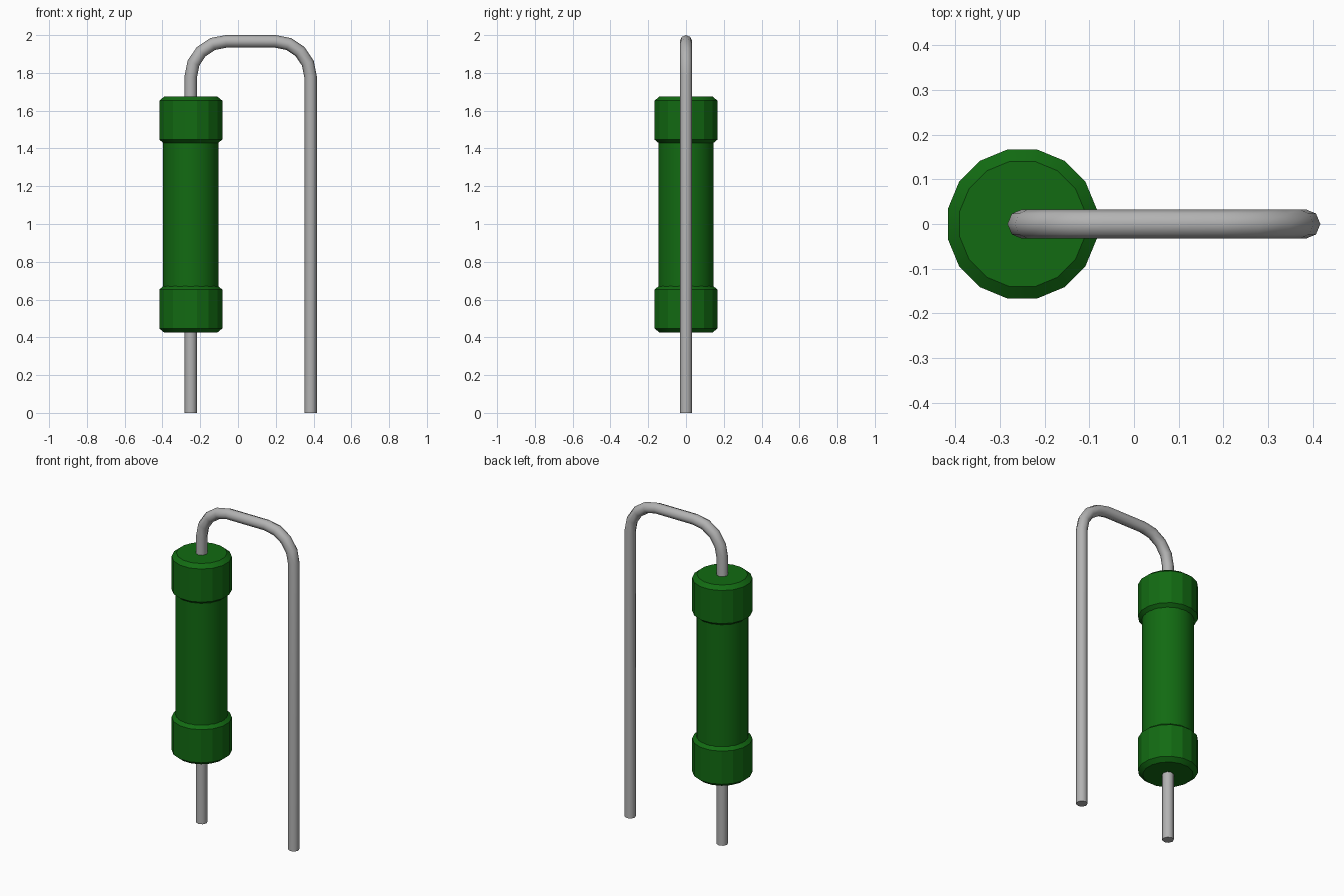
import bpy, bmesh, math
from mathutils import Vector

cube = bpy.data.objects.get("Cube")
if cube:
    bpy.data.objects.remove(cube, do_unlink=True)

BODY_X, LEG_X = -0.25, 0.384      # axes of the two vertical runs
WIRE_R, BEND_R, TOP_Z = 0.033, 0.187, 1.967


def material(name, rgb, rough):
    m = bpy.data.materials.new(name)
    m.use_nodes = True
    m.diffuse_color = (*rgb, 1)
    bsdf = m.node_tree.nodes["Principled BSDF"]
    bsdf.inputs["Base Color"].default_value = (*rgb, 1)
    bsdf.inputs["Roughness"].default_value = rough
    return m


green = material("green_coating", (0.006, 0.145, 0.006), 0.5)
metal = material("grey_metal", (0.45, 0.45, 0.45), 0.5)


def skin(name, rings, mat, angle):
    """Join a list of equal rings of points into a closed tube."""
    bm = bmesh.new()
    loops = [[bm.verts.new(p) for p in ring] for ring in rings]
    n = len(loops[0])
    for a, b in zip(loops, loops[1:]):
        for i in range(n):
            j = (i + 1) % n
            bm.faces.new((a[i], a[j], b[j], b[i]))
    bm.faces.new(loops[0])
    bm.faces.new(loops[-1])
    bmesh.ops.recalc_face_normals(bm, faces=bm.faces)
    mesh = bpy.data.meshes.new(name)
    bm.to_mesh(mesh)
    bm.free()
    mesh.materials.append(mat)
    ob = bpy.data.objects.new(name, mesh)
    bpy.context.collection.objects.link(ob)
    bpy.ops.object.select_all(action='DESELECT')
    ob.select_set(True)
    bpy.context.view_layer.objects.active = ob
    bpy.ops.object.shade_smooth_by_angle(angle=math.radians(angle))
    return ob


def lathe(name, profile, sides, angle):
    """Turn a (radius, z) profile about the body axis."""
    rings = [[(BODY_X + r * math.cos((i + 0.5) * math.tau / sides),
               r * math.sin((i + 0.5) * math.tau / sides), z)
              for i in range(sides)] for r, z in profile]
    return skin(name, rings, green, angle)


# Slim middle of the body
lathe("body_tube", [(0.147, 0.55), (0.147, 1.55)], 32, 30)

# Chamfered end caps
for name, z in (("lower_cap", 0.425), ("upper_cap", 1.425)):
    lathe(name, [(0.143, z), (0.17, z + 0.022),
                 (0.17, z + 0.228), (0.143, z + 0.25)], 16, 15)

# Wire path: up through the body, over two bends, down to the free end
STEPS = 4
path = [(BODY_X, 0.0)]
for cx, start in ((BODY_X + BEND_R, 180), (LEG_X - BEND_R, 90)):
    for k in range(STEPS + 1):
        a = math.radians(start - 90 * k / STEPS)
        path.append((cx + BEND_R * math.cos(a),
                     TOP_Z - BEND_R + BEND_R * math.sin(a)))
path.append((LEG_X, 0.0))
path = [Vector(p) for p in path]

# Eight-sided wire with mitred rings
rings = []
for i, p in enumerate(path):
    before = (p - path[i - 1]).normalized() if i else Vector((0, 1))
    after = (path[i + 1] - p).normalized() if i < len(path) - 1 else before
    t = (before + after).normalized()
    side = Vector((-t.y, t.x)) / t.dot(before)
    ring = []
    for k in range(8):
        a = k * math.tau / 8
        q = p + side * WIRE_R * math.cos(a)
        ring.append((q.x, WIRE_R * math.sin(a), q.y))
    rings.append(ring)
skin("bent_wire", rings, metal, 50)
